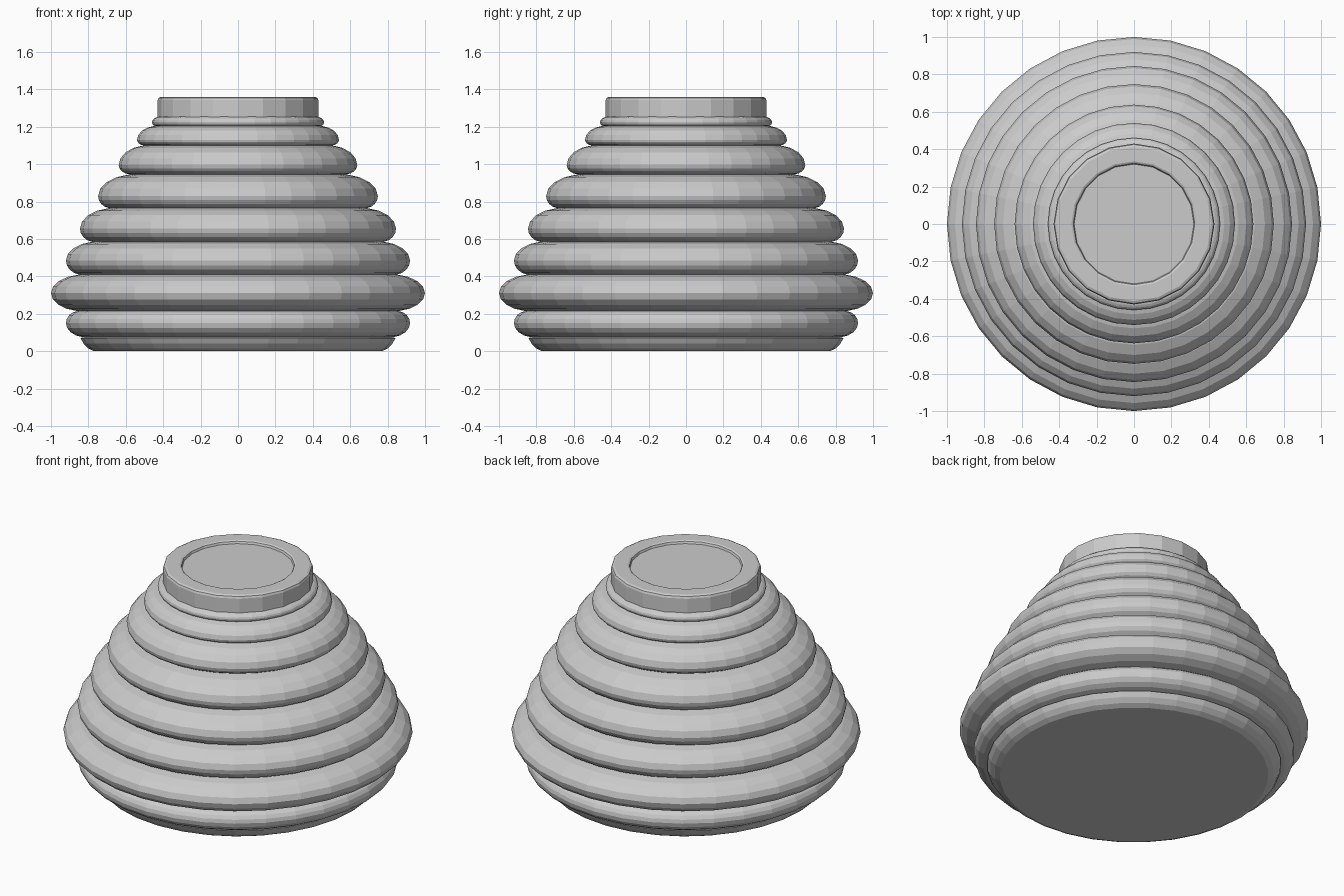
import bpy
import bmesh
from math import sin, cos, pi, radians

cube = bpy.data.objects.get("Cube")
if cube:
    bpy.data.objects.remove(cube)

grey = bpy.data.materials.new("plain grey")
grey.use_nodes = True
colour = (0.6, 0.6, 0.6, 1)
grey.diffuse_color = colour
grey.node_tree.nodes["Principled BSDF"].inputs["Base Color"].default_value = colour


def lathe(name, profile, sides):
    """Spin a (radius, height) profile round z and cap both ends."""
    bm = bmesh.new()
    loops = [[bm.verts.new((r * cos(2 * pi * i / sides), r * sin(2 * pi * i / sides), z))
              for i in range(sides)] for r, z in profile]
    for low, high in zip(loops, loops[1:]):
        for i in range(sides):
            j = (i + 1) % sides
            bm.faces.new((low[i], low[j], high[j], high[i]))
    bm.faces.new(loops[0][::-1])
    bm.faces.new(loops[-1])
    mesh = bpy.data.meshes.new(name)
    bm.to_mesh(mesh)
    bm.free()
    mesh.materials.append(grey)
    obj = bpy.data.objects.new(name, mesh)
    bpy.context.collection.objects.link(obj)
    return obj


def bulge(low, peak, high, steps=4):
    """Rounded ring section from one crease over the peak to the next crease."""
    points = []
    for k in range(-steps, steps + 1):
        a = radians(80) * k / steps
        end = low if k < 0 else high
        t = (1 - cos(a)) / (1 - cos(radians(80)))
        s = abs(sin(a)) / sin(radians(80))
        points.append((peak[0] + (end[0] - peak[0]) * t, peak[1] + (end[1] - peak[1]) * s))
    return points


# Ribbed body: creases between the rings, and the widest point of each ring
creases = [(0.83, 0.075), (0.86, 0.215), (0.85, 0.41), (0.78, 0.585), (0.69, 0.765),
           (0.58, 0.945), (0.505, 1.10), (0.445, 1.205), (0.42, 1.255)]
peaks = [(0.92, 0.15), (1.0, 0.31), (0.92, 0.485), (0.845, 0.655),
         (0.748, 0.83), (0.638, 0.995), (0.54, 1.13), (0.46, 1.225)]
body = [(0.77, 0), (0.80, 0.015), (0.825, 0.04), (0.842, 0.07)]
for low, peak, high in zip(creases, peaks, creases[1:]):
    body += bulge(low, peak, high)[(0 if low is creases[0] else 1):]
lathe("ribbed_body", body, 32)

# Neck with a softened rim and a shallow dish in its top
neck = [(0.43, 1.25), (0.43, 1.342), (0.425, 1.354), (0.412, 1.36),
        (0.335, 1.36), (0.325, 1.355), (0.32, 1.342)]
lathe("neck_cap", neck, 20)
